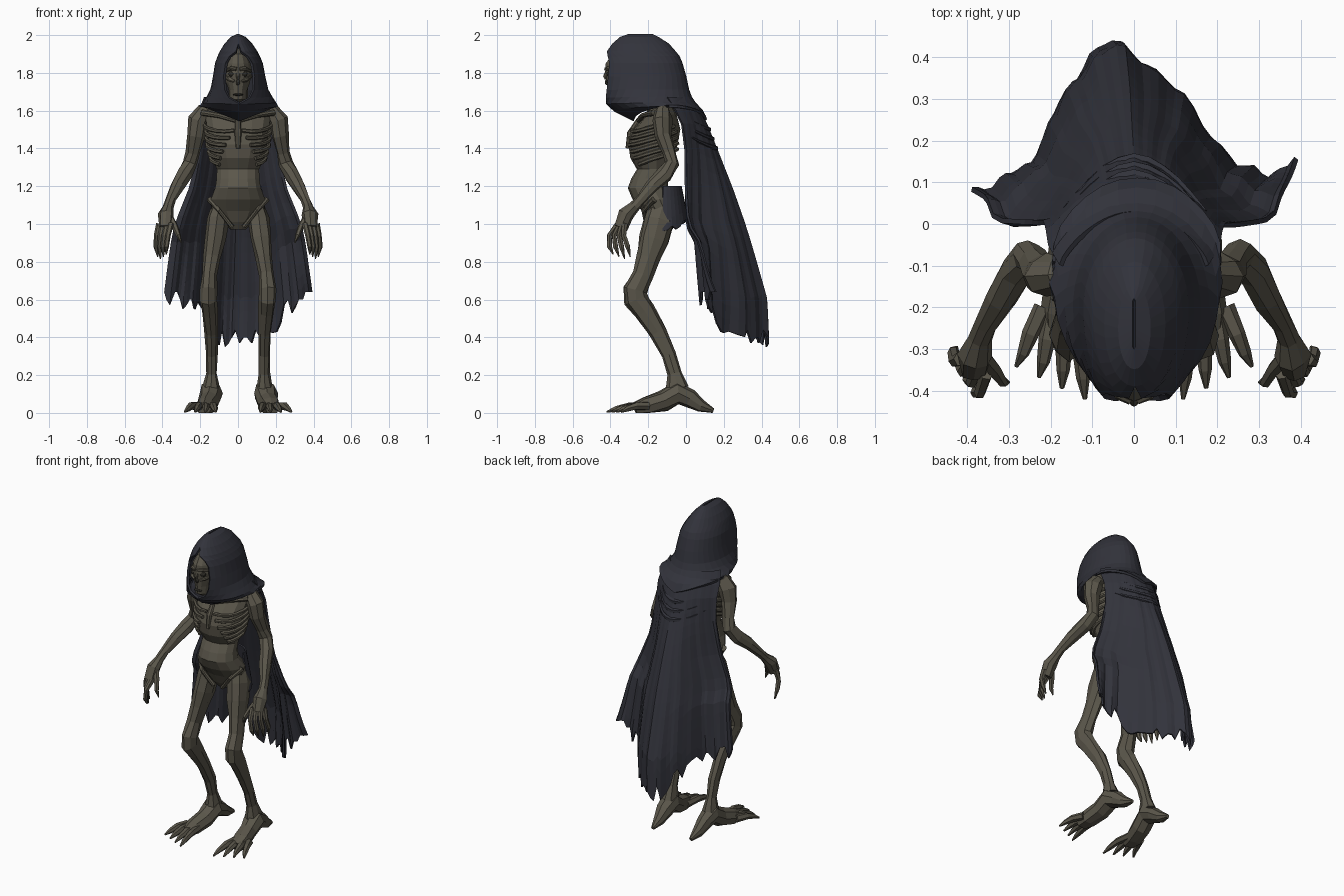
import bpy, bmesh, math, random
from mathutils import Vector

rng = random.Random(4)
cube = bpy.data.objects.get("Cube")
if cube:
    bpy.data.objects.remove(cube)


def material(name, rgb):
    m = bpy.data.materials.new(name)
    m.use_nodes = True
    m.diffuse_color = (*rgb, 1)
    bsdf = m.node_tree.nodes["Principled BSDF"]
    bsdf.inputs["Base Color"].default_value = (*rgb, 1)
    bsdf.inputs["Roughness"].default_value = 0.9
    return m


SKIN = material("withered skin", (0.103, 0.093, 0.069))
CLOTH = material("dark cloth", (0.032, 0.033, 0.044))
HOLLOW = material("dark hollow", (0.03, 0.028, 0.022))


def finish(name, bm, mat, thickness=0):
    bmesh.ops.remove_doubles(bm, verts=bm.verts, dist=0.0005)
    bmesh.ops.recalc_face_normals(bm, faces=bm.faces)
    me = bpy.data.meshes.new(name)
    bm.to_mesh(me)
    bm.free()
    me.materials.append(mat)
    ob = bpy.data.objects.new(name, me)
    bpy.context.collection.objects.link(ob)
    if thickness:
        mod = ob.modifiers.new("thickness", "SOLIDIFY")
        mod.thickness = thickness
        mod.offset = 0


def loft(name, rings, mat, closed=True, thickness=0):
    """Skin a surface over rows of points; closed rows are capped."""
    bm = bmesh.new()
    rows = [[bm.verts.new(p) for p in ring] for ring in rings]
    n = len(rows[0])
    for a, b in zip(rows, rows[1:]):
        for i in range(n if closed else n - 1):
            j = (i + 1) % n
            bm.faces.new((a[i], a[j], b[j], b[i]))
    if closed:
        bm.faces.new(rows[0])
        bm.faces.new(rows[-1])
    finish(name, bm, mat, thickness)


def tube(name, pts, mat=SKIN, sides=8, ref=(1, 0, 0), deep=1):
    """Gnarled limb through (x, y, z, radius) points, kept above the floor."""
    centres = [Vector(p[:3]) for p in pts]
    rings = []
    for i, c in enumerate(centres):
        t = (centres[min(i + 1, len(pts) - 1)] - centres[max(i - 1, 0)]).normalized()
        u = Vector(ref)
        u = (u - t * u.dot(t)).normalized()
        v = t.cross(u) * deep
        ring = []
        for k in range(sides):
            a = math.tau * k / sides
            r = pts[i][3] * rng.uniform(.9, 1.1)
            p = c + (u * math.cos(a) + v * math.sin(a)) * r
            p.z = max(p.z, 0)
            ring.append(p)
        rings.append(ring)
    loft(name, rings, mat)


def sample(table, z):
    """Interpolate rows of a table sorted by height, highest first."""
    z = min(max(z, table[-1][0]), table[0][0])
    for a, b in zip(table, table[1:]):
        if z >= b[0]:
            f = (a[0] - z) / (a[0] - b[0])
            return [p + (q - p) * f for p, q in zip(a[1:], b[1:])]


def stack(name, table, sides=14):
    """Body of elliptical rings (z, centre y, half width, half depth)."""
    turns = [math.tau * k / sides for k in range(sides)]
    loft(name, [[Vector((rx * math.sin(a), cy - ry * math.cos(a), z)) for a in turns]
                for z, cy, rx, ry in table], SKIN)


def blob(name, at, size, mat):
    bm = bmesh.new()
    bmesh.ops.create_icosphere(bm, subdivisions=2, radius=1)
    for v in bm.verts:
        v.co = Vector(at) + Vector(a * b for a, b in zip(v.co, size))
    finish(name, bm, mat)


# Torso, neck and head
TORSO = [(1.64, -.13, .08, .05), (1.58, -.13, .18, .08), (1.5, -.155, .165, .125),
         (1.42, -.175, .158, .13), (1.35, -.18, .14, .115), (1.29, -.175, .115, .085),
         (1.24, -.195, .116, .095), (1.19, -.2, .124, .108), (1.13, -.165, .148, .118),
         (1.07, -.135, .142, .1), (1.01, -.125, .09, .08), (.97, -.13, .04, .045)]
stack("torso", TORSO)
stack("skull", [(1.93, -.25, .02, .04), (1.9, -.27, .05, .12), (1.85, -.3, .07, .125),
                (1.8, -.31, .074, .118), (1.75, -.32, .065, .1), (1.71, -.33, .05, .085),
                (1.66, -.34, .045, .07), (1.63, -.33, .03, .03)])
tube("neck", [(0, -.12, 1.58, .06), (0, -.2, 1.67, .05), (0, -.28, 1.74, .05)])
tube("sternum", [(0, -.25, 1.55, .014), (0, -.295, 1.48, .017), (0, -.308, 1.4, .012)])
tube("nose_bridge", [(0, -.41, 1.82, .012), (0, -.428, 1.78, .011), (0, -.425, 1.765, .006)])
blob("nose_cavity", (0, -.418, 1.75), (.012, .012, .016), HOLLOW)
blob("mouth", (0, -.409, 1.685), (.028, .012, .007), HOLLOW)

# Paired parts
for side, s in (("left", 1), ("right", -1)):
    def limb(part, pts, **kw):
        tube(f"{side}_{part}", [(s * x, y, z, r) for x, y, z, r in pts], **kw)

    blob(f"{side}_eye_socket", (s * .031, -.402, 1.795), (.02, .018, .017), HOLLOW)
    limb("brow", [(.008, -.424, 1.82, .01), (.035, -.412, 1.825, .012), (.064, -.365, 1.81, .01)],
         ref=(0, 0, 1))
    limb("cheekbone", [(.02, -.415, 1.755, .008), (.045, -.4, 1.765, .012), (.068, -.35, 1.78, .009)],
         ref=(0, 0, 1))
    limb("collarbone", [(.01, -.25, 1.55, .014), (.1, -.23, 1.575, .013), (.19, -.17, 1.59, .016)],
         ref=(0, 0, 1))
    # Ribs wrap the chest and rise toward the back
    for i in range(6):
        pts = []
        for k in range(8):
            a = .12 + .14 * i + k * .3
            z = 1.5 - .036 * i + .04 * (a - 1) * math.sin(min(a, 1.5))
            cy, rx, ry = sample(TORSO, z)
            pts.append(((rx + .008) * math.sin(a), cy - (ry + .008) * math.cos(a), z, .011))
        limb(f"rib_{i + 1}", pts, sides=6, ref=(0, 0, 1))
    limb("groin_ridge", [(.15, -.17, 1.13, .018), (.1, -.225, 1.07, .011), (.03, -.205, .985, .012)])

    # Arm and clawed hand
    limb("arm", [(.13, -.12, 1.61, .022), (.18, -.125, 1.595, .042), (.21, -.125, 1.55, .053),
                 (.223, -.12, 1.47, .045), (.24, -.09, 1.38, .036), (.255, -.075, 1.32, .04),
                 (.285, -.115, 1.26, .042), (.32, -.18, 1.2, .036), (.355, -.24, 1.13, .027),
                 (.37, -.275, 1.09, .028), (.38, -.315, 1.05, .042), (.385, -.345, .98, .035)])
    for i in range(4):
        limb(f"finger_{i + 1}", [(.355 + .02 * i, -.36 + .012 * i, 1, .017),
                                 (.37 + .02 * i, -.405 + .025 * i, .94, .014),
                                 (.38 + .018 * i, -.405 + .032 * i, .88, .014),
                                 (.38 + .015 * i, -.385 + .03 * i, .815 + .012 * abs(i - 2), .003)],
             sides=6)
    limb("thumb", [(.37, -.31, 1.05, .02), (.335, -.35, .99, .017), (.315, -.38, .94, .013),
                   (.3, -.38, .9, .003)], sides=6)

    # Leg, long foot and toes
    limb("leg", [(.085, -.12, 1.11, .05), (.11, -.145, 1.02, .06), (.122, -.17, .92, .057),
                 (.137, -.2, .82, .045), (.15, -.23, .73, .039), (.156, -.268, .65, .046),
                 (.156, -.265, .6, .046), (.15, -.22, .54, .041), (.142, -.15, .43, .035),
                 (.139, -.09, .31, .03), (.14, -.06, .21, .028), (.143, -.045, .13, .045)], deep=1.35)
    limb("foot", [(.135, .145, .012, .012), (.14, .08, .035, .032), (.142, .02, .075, .048),
                  (.145, -.045, .105, .062), (.155, -.12, .062, .054), (.172, -.21, .035, .052),
                  (.18, -.27, .02, .035)])
    for i in range(4):
        limb(f"toe_{i + 1}", [(.14 + .026 * i, -.2, .035, .024),
                              (.128 + .04 * i, -.3 + .012 * i, .036, .021),
                              (.122 + .048 * i, -.37 + .02 * i, .022, .016),
                              (.118 + .055 * i, -.42 + .026 * i, .005, .005)], sides=6)

# Hood and cowl: (z, centre y, half width, front, back, half opening, side lift)
HOOD = [(2.0, -.24, .001, .06, .06, 0, 0), (1.985, -.25, .035, .095, .1, 0, 0),
        (1.95, -.24, .068, .145, .145, 0, 0), (1.91, -.23, .094, .185, .17, .012, 0),
        (1.885, -.215, .106, .215, .175, .045, 0), (1.85, -.205, .12, .237, .18, .066, 0),
        (1.78, -.2, .132, .257, .195, .077, 0), (1.71, -.2, .147, .247, .21, .072, 0),
        (1.67, -.19, .168, .242, .215, .055, 0), (1.64, -.175, .19, .243, .22, 0, 0),
        (1.6, -.14, .202, .235, .222, 0, .025), (1.55, -.09, .2, .185, .195, 0, .075)]
rings = []
for n, (z, cy, rx, front, back, gap, lift) in enumerate(HOOD):
    start = math.asin(gap / rx)
    ring = []
    for k in range(29):
        a = start + (math.tau - 2 * start) * k / 28
        c = math.cos(a)
        low = max(0, n - 7) / 4
        narrow = 1 - .12 * low * max(0, c) + .03 * low * math.sin(5 * a + n)
        ring.append(Vector((rx * math.sin(a) * narrow + .008 * min(n, 8) / 8,
                            cy - c * (front if c > 0 else back), z + lift * abs(math.sin(a)))))
    rings.append(ring)
loft("hood", rings, CLOTH, closed=False, thickness=.014)

# Cape: (z, half width, back y, edge y), flaring to a ragged hem
CAPE = [(1.67, .175, .025, -.1), (1.62, .2, .065, -.065), (1.53, .208, .105, -.02),
        (1.4, .215, .155, 0), (1.2, .255, .232, 0), (1.0, .335, .3, .005), (.9, .355, .33, .06),
        (.6, .395, .415, .09), (.35, .405, .425, .11)]
COLS, ROWS = 44, 16
tears = [rng.choice((0, .02, .05, .09)) for _ in range(COLS + 1)]
rings = []
for r in range(ROWS + 1):
    t = r / ROWS
    ring = []
    for k in range(COLS + 1):
        u = 2 * k / COLS - 1
        flare = min(1, max(0, abs(u - .13) - .2) / .5)
        hem = .35 + .2 * flare * flare * (3 - 2 * flare)
        z = 1.67 + (hem - 1.67) * t + tears[k] * t ** 5
        w, back, edge = sample(CAPE, z)
        bulge = max(0, math.cos(u * math.pi / 2)) ** (.7 + 2.4 * t)
        crease = .012 * t * math.sin(17 * u + 2 * t) + .008 * t * math.sin(37 * u)
        flap = .3 * max(0, u - .75) * t ** 3
        ring.append(Vector((w * u - .05 * t * bulge, edge + (back - edge) * bulge + crease + flap, z)))
    rings.append(ring)
loft("cape", rings, CLOTH, closed=False, thickness=.012)

# Draped folds across the upper back
for i in range(3):
    pts = []
    for k in range(11):
        u = (k / 5 - 1) * .8
        z = 1.5 - .05 * i + .09 * u * u
        w, back, edge = sample(CAPE, z)
        y = edge + (back - edge) * math.cos(u * math.pi / 2) ** 1.1
        pts.append((w * u, y, z, .004 + .012 * (1 - abs(u))))
    tube(f"back_fold_{i + 1}", pts, CLOTH, sides=6, ref=(0, 0, 1))

# Torn rag around the back of the hips
rings = []
for r in range(5):
    ring = []
    for k in range(17):
        u = k / 8 - 1
        z = 1.2 - .04 * r - .02 * r * abs(u) + (rng.uniform(-.02, .02) if r == 4 else 0)
        ring.append(Vector(((.12 + .01 * r) * math.sin(u * 1.6),
                            -.12 + (.092 + .008 * r) * math.cos(u * 1.6), z)))
    rings.append(ring)
loft("hip_rag", rings, CLOTH, closed=False, thickness=.01)
